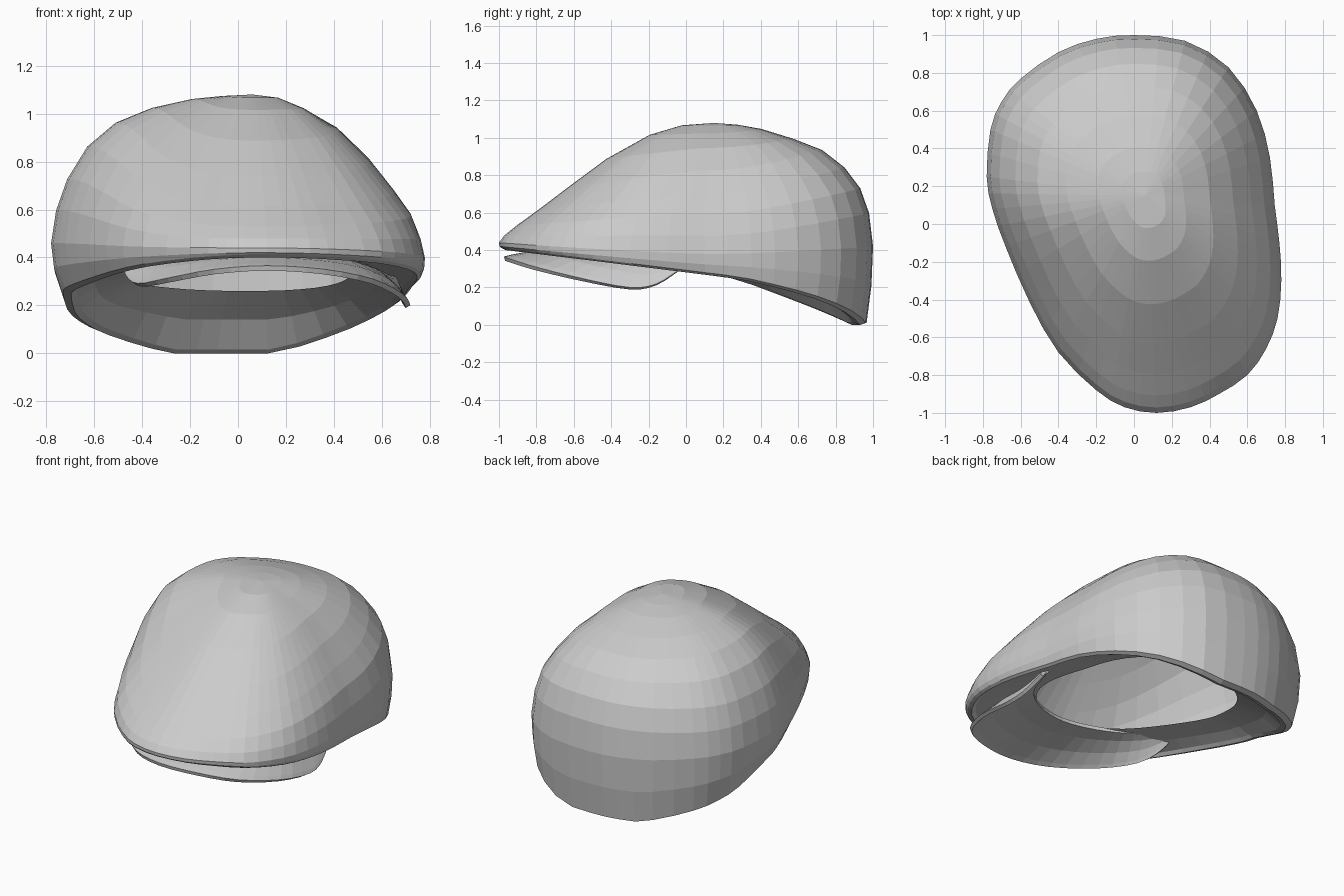
import bpy, bmesh
from mathutils import Vector

if "Cube" in bpy.data.objects:
    bpy.data.objects.remove(bpy.data.objects["Cube"])

CROWN = Vector((0.06, 0.15))
TOP = 1.08


def smooth(points, steps, closed):
    """Catmull-Rom resampling of a path."""
    pts = [Vector(p) for p in points]
    n = len(pts)
    get = (lambda i: pts[i % n]) if closed else (lambda i: pts[max(0, min(n - 1, i))])
    out = []
    for i in range(n if closed else n - 1):
        a, b, c, d = (get(i + k) for k in (-1, 0, 1, 2))
        for s in range(steps):
            t = s / steps
            out.append(0.5 * (2 * b + (c - a) * t + (2 * a - 5 * b + 4 * c - d) * t ** 2
                              + (3 * b - a - 3 * c + d) * t ** 3))
    if not closed:
        out.append(pts[-1])
    return out


def loft(name, rings, closed, apex=None):
    """Skin consecutive rings with quads, optionally capping ring 0 to an apex."""
    bm = bmesh.new()
    vs = [[bm.verts.new(p) for p in r] for r in rings]
    n = len(rings[0])
    span = range(n if closed else n - 1)
    for a, b in zip(vs, vs[1:]):
        for i in span:
            j = (i + 1) % n
            bm.faces.new((a[i], a[j], b[j], b[i]))
    if apex is not None:
        top = bm.verts.new(apex)
        for i in span:
            bm.faces.new((top, vs[0][(i + 1) % n], vs[0][i]))
    bmesh.ops.recalc_face_normals(bm, faces=bm.faces)
    mesh = bpy.data.meshes.new(name)
    bm.to_mesh(mesh)
    bm.free()
    ob = bpy.data.objects.new(name, mesh)
    bpy.context.collection.objects.link(ob)
    return ob


# Plan outline of the cap
outline = smooth([(0, 1), (.27, .97), (.5, .83), (.65, .6), (.72, .35), (.745, .1), (.77, -.1),
                  (.78, -.3), (.76, -.5), (.7, -.66), (.6, -.8), (.45, -.9), (.3, -.97),
                  (.12, -1), (-.05, -.97), (-.2, -.88), (-.4, -.68), (-.55, -.42),
                  (-.68, -.12), (-.75, .08), (-.78, .25), (-.76, .5), (-.7, .65),
                  (-.6, .77), (-.4, .91), (-.2, .98)], 2, True)

# Crown height against radius, in the four main directions
FRACS = (.15, .3, .5, .68, .82, .92, .975)
FRONT = (.98, .9, .70, .46, .27, .14, .06)
RIGHT = (.98, .92, .81, .64, .46, .31, .14)
BACK = (.985, .95, .87, .78, .64, .47, .27)
LEFT = (.99, .97, .91, .81, .65, .43, .22)


def blend(p, front, right, back, left):
    d = (p - CROWN).normalized()
    side = right if d.x > 0 else left
    end = back if d.y > 0 else front
    return side * d.x ** 2 + end * d.y ** 2


def rim_z(p):
    if p.y < .27:
        return .4 - .12 * (p.y + 1)
    t = (p.y - .27) / .65
    return max(0, .25 * (1 - t) + t * (.1 * abs(p.x) + .06 * p.x))


def ring(frac, height):
    out = []
    for p in outline:
        f = frac(p) if callable(frac) else frac
        q = CROWN + (p - CROWN) * f
        out.append((q.x, q.y, height(p)))
    return out


def wide_z(p):
    return max(blend(p, .44, .38, .42, .46), rim_z(p) + .03)


rings = []
for k, f in enumerate(FRACS):
    rings.append(ring(f, lambda p, k=k: wide_z(p) + (TOP - wide_z(p))
                      * blend(p, FRONT[k], RIGHT[k], BACK[k], LEFT[k])))
# Widest line, then the side wall down to the folded rim
rings.append(ring(1, wide_z))
rings.append(ring(lambda p: blend(p, .998, .995, .99, .985),
                  lambda p: .5 * wide_z(p) + .5 * rim_z(p)))
rings.append(ring(lambda p: blend(p, .99, .975, .96, .94), lambda p: rim_z(p) + .012))
rings.append(ring(lambda p: blend(p, .97, .95, .92, .9), rim_z))
rings.append(ring(lambda p: blend(p, .95, .92, .88, .87), lambda p: rim_z(p) + .015))
# Inner head band rising to the opening


def hole_z(p):
    return .34 - .08 * p.y


rings.append(ring(.78, lambda p: .5 * (rim_z(p) + hole_z(p)) + .01))
rings.append(ring(.6, hole_z))
loft("cap_crown", rings, True, (CROWN.x, CROWN.y, TOP))

# Visor: drooping outer edge, inner edge against the head band
outer = smooth([(.66, -.04, .29), (.695, -.16, .215), (.71, -.3, .195), (.68, -.55, .24),
                (.56, -.8, .3), (.36, -.93, .34), (.12, -.97, .355), (-.1, -.88, .34),
                (-.29, -.67, .305), (-.41, -.45, .285), (-.46, -.3, .32),
                (-.48, -.2, .39)], 3, False)
inner = smooth([(.63, -.02, .31), (.62, -.08, .32), (.58, -.16, .34), (.52, -.28, .365),
                (.42, -.39, .385), (.28, -.47, .395), (.12, -.5, .4), (-.04, -.47, .4),
                (-.19, -.4, .395), (-.33, -.3, .39), (-.42, -.2, .39),
                (-.46, -.15, .39)], 3, False)
rows = []
for t in (0, .08, .35, .7, 1):
    rows.append([a.lerp(b, t) + Vector((0, 0, .08 * t * (1 - t))) for a, b in zip(outer, inner)])
visor = loft("visor", rows, False)
thick = visor.modifiers.new("thickness", 'SOLIDIFY')
thick.thickness = .022
thick.offset = 0
